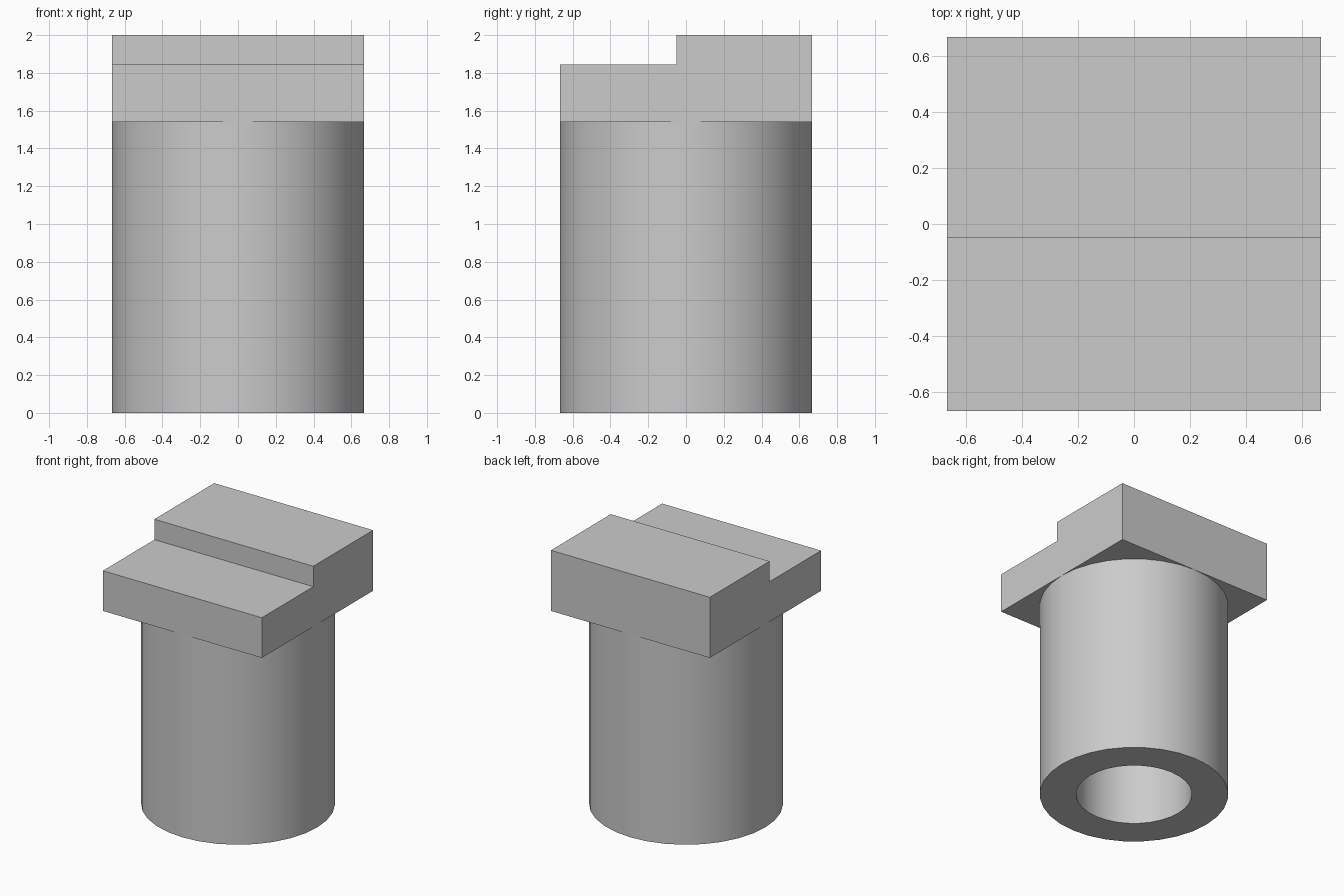
import bpy, bmesh, math

if "Cube" in bpy.data.objects:
    bpy.data.objects.remove(bpy.data.objects["Cube"], do_unlink=True)

HALF = 0.667       # half width of the head, also the sleeve radius
BORE = 0.41        # bore radius
SHOULDER = 1.54    # underside of the head
STEP_Y, STEP_Z, TOP = -0.05, 1.845, 2.0
SIDES = 32

grey = bpy.data.materials.new("plain grey")
grey.use_nodes = True
colour = (0.6, 0.6, 0.6, 1)
grey.diffuse_color = colour
grey.node_tree.nodes["Principled BSDF"].inputs["Base Color"].default_value = colour


def make_object(name, bm):
    bmesh.ops.recalc_face_normals(bm, faces=bm.faces)
    mesh = bpy.data.meshes.new(name)
    bm.to_mesh(mesh)
    bm.free()
    mesh.materials.append(grey)
    obj = bpy.data.objects.new(name, mesh)
    bpy.context.collection.objects.link(obj)
    return obj


# Stepped head: side profile extruded across the width
bm = bmesh.new()
profile = [(-HALF, SHOULDER), (HALF, SHOULDER), (HALF, TOP),
           (STEP_Y, TOP), (STEP_Y, STEP_Z), (-HALF, STEP_Z)]
side = bm.faces.new([bm.verts.new((-HALF, y, z)) for y, z in profile])
extruded = bmesh.ops.extrude_face_region(bm, geom=[side])["geom"]
bmesh.ops.translate(bm, vec=(2 * HALF, 0, 0),
                    verts=[v for v in extruded if isinstance(v, bmesh.types.BMVert)])
# the extruded region leaves its source face in place or not; close the end if open
bmesh.ops.holes_fill(bm, edges=[e for e in bm.edges if e.is_boundary], sides=0)
make_object("stepped_head", bm)

# Hollow sleeve: closed wall section swept round the axis
bm = bmesh.new()
section = [(HALF, 0), (HALF, SHOULDER), (BORE, SHOULDER), (BORE, 0)]
rings = []
for i in range(SIDES):
    a = math.tau * i / SIDES
    rings.append([bm.verts.new((r * math.cos(a), r * math.sin(a), z)) for r, z in section])
for i, ring in enumerate(rings):
    following = rings[(i + 1) % SIDES]
    for j in range(len(section)):
        k = (j + 1) % len(section)
        bm.faces.new((ring[j], following[j], following[k], ring[k]))
sleeve = make_object("hollow_sleeve", bm)

bpy.ops.object.select_all(action="DESELECT")
sleeve.select_set(True)
bpy.context.view_layer.objects.active = sleeve
bpy.ops.object.shade_smooth_by_angle(angle=math.radians(30))
